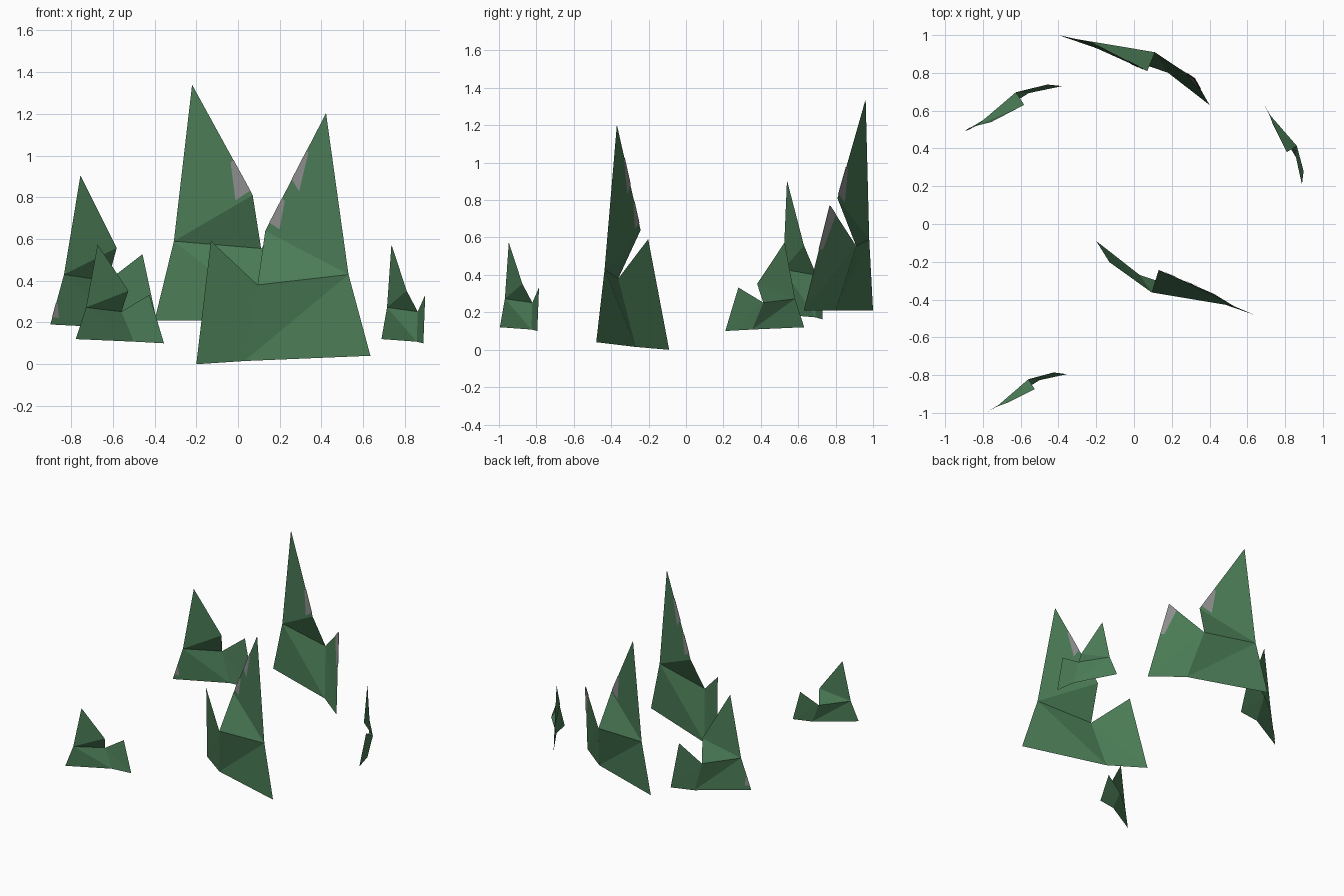
import bpy
from mathutils import Vector

if "Cube" in bpy.data.objects:
    bpy.data.objects.remove(bpy.data.objects["Cube"])

def material(name, rgb):
    m = bpy.data.materials.new(name)
    m.diffuse_color = (*rgb, 1)
    m.use_nodes = True
    m.node_tree.nodes["Principled BSDF"].inputs["Base Color"].default_value = m.diffuse_color
    return m

GREEN = material("leaf green", (0.07, 0.2, 0.093))
GREY = material("pale grey", (0.27, 0.27, 0.27))

# Folded two-bladed tuft: along chord, across chord, height (tip = 1)
BL, ML, P, S, N, Q, BM, BR = range(8)
TUFT = [(0, 0, 0), (.105, .023, .336), (.204, .045, 1), (.575, .028, .531),
        (.569, .150, .305), (.852, .106, .497), (.692, .071, 0), (1, 0, 0)]
FACES = [(ML, S, P), (ML, N, S), (BL, BM, ML), (ML, BM, N), (N, BM, BR), (N, BR, Q)]

def tuft(name, base, end, height, lean_u, lean_v, patches=()):
    base = Vector(base)
    chord = Vector((end[0] - base.x, end[1] - base.y, 0))
    length = chord.length
    d = chord.normalized()
    n = Vector((-d.y, d.x, 0))
    verts = []
    for u, v, w in TUFT:
        u, v, h = u * length, v * length, w * height
        z = h - lean_u * u - lean_v * v
        verts.append(base + d * (u + lean_u * h) + n * (v + lean_v * h) + Vector((0, 0, z)))
    faces = list(FACES)
    # grey worn patches: thin plates on both sides, running along an edge
    for i, j, k, t0, t1, d0, d1 in patches:
        a, b, c = verts[i], verts[j], verts[k]
        e0, e1 = a.lerp(b, t0), a.lerp(b, t1)
        quad = [e0, e1, e1.lerp(c, d1), e0.lerp(c, d0)]
        nrm = (b - a).cross(c - a).normalized()
        for side in (1, -1):
            s = len(verts)
            verts += [p + nrm * 0.003 * side for p in quad]
            faces.append((s, s + 1, s + 2, s + 3)[::side])
    me = bpy.data.meshes.new(name)
    me.from_pydata(verts, [], faces)
    me.materials.append(GREEN)
    me.materials.append(GREY)
    for p in me.polygons:
        p.material_index = int(p.index >= len(FACES))
    ob = bpy.data.objects.new(name, me)
    bpy.context.collection.objects.link(ob)

# large tufts
tuft("back_large_grass", (-.40, 1.0, .21), (.40, .63), 1.13, 0, 0,
     [(P, S, ML, .68, .96, .04, .19), (Q, BR, N, 0, .42, .22, .1)])
tuft("front_large_grass", (.635, -.48, .04), (-.20, -.09), 1.17, .044, -.044,
     [(P, S, ML, .31, .56, .03, .13), (P, S, ML, .72, .93, .04, .13)])
# medium tuft
tuft("left_medium_grass", (-.90, .49, .19), (-.38, .73), .72, .049, -.057,
     [(ML, BL, BM, .58, .85, .02, .09)])
# small tufts
tuft("front_small_grass", (-.778, -.995, .12), (-.355, -.795), .457, .043, -.05)
tuft("right_small_grass", (.688, .632, .12), (.889, .21), .457, .043, -.05)
